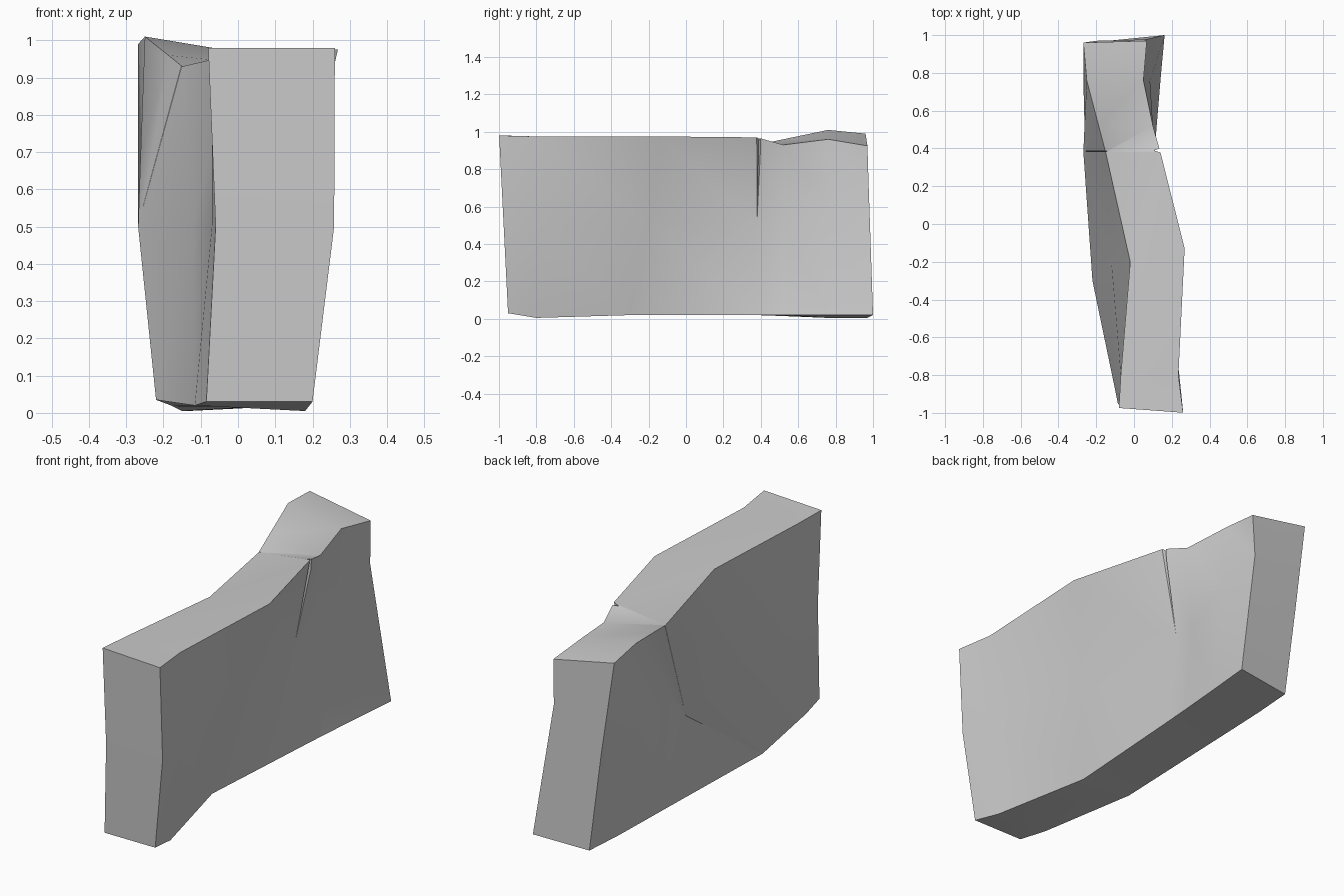
import bpy
import bmesh
from mathutils import Vector

old = bpy.data.objects.get("Cube")
if old:
    bpy.data.objects.remove(old, do_unlink=True)


def make_material(name, value):
    mat = bpy.data.materials.new(name)
    mat.use_nodes = True
    colour = (value, value, value, 1)
    mat.diffuse_color = colour
    shader = mat.node_tree.nodes["Principled BSDF"]
    shader.inputs["Base Color"].default_value = colour
    shader.inputs["Roughness"].default_value = 1
    return mat


stone = make_material("stone grey", 0.6)


def finish(name, bm):
    bmesh.ops.recalc_face_normals(bm, faces=bm.faces)
    mesh = bpy.data.meshes.new(name)
    bm.to_mesh(mesh)
    bm.free()
    obj = bpy.data.objects.new(name, mesh)
    mesh.materials.append(stone)
    bpy.context.collection.objects.link(obj)
    return obj


# Cross-sections from front to back:
# y, x of left edge (base, middle, top), x of right edge (top, middle, base),
# then the heights of the same six corners
STATIONS = [
    (-.95, -.085, -.06, -.08, .26, .258, .2, .03, .5, .98, .98, .5, .03),
    (-.8, -.116, -.07, -.07, .235, .24, .18, .02, .5, .975, .975, .5, .005),
    (-.2, -.22, -.12, -.02, .268, .16, .065, .035, .5, .96, .975, .5, .02),
    (.38, -.18, -.268, -.15, .14, .05, .11, .02, .5, .93, .97, .5, .02),
    (.52, -.17, -.262, -.187, .1, .07, .12, .015, .68, .96, .93, .5, .02),
    (.76, -.15, -.268, -.25, .05, .085, .14, .005, .5, 1.01, .96, .6, .02),
    (.97, -.135, -.2, -.268, .068, .06, .162, .005, .5, .99, .925, .7, .02),
]
# Lengthwise offsets of single corners: (section, corner)
SKEW = {(0, 2): .025, (2, 0): -.1, (2, 3): .07, (2, 5): -.1,
        (6, 2): -.01, (6, 4): .007, (6, 5): .03}


def section(bm, index, row):
    y, xs, zs = row[0], row[1:7], row[7:]
    ring = []
    for k, (x, z) in enumerate(zip(xs, zs)):
        lean = -.05 * z if index == 0 else 0       # front end leans forward
        ring.append(bm.verts.new((x, y + lean + SKEW.get((index, k), 0), z)))
    return ring


# Main slab, lofted through the sections
bm = bmesh.new()
rings = [section(bm, i, row) for i, row in enumerate(STATIONS)]
for near, far in zip(rings, rings[1:]):
    for k in range(len(near)):
        n = (k + 1) % len(near)
        bm.faces.new((near[k], far[k], far[n]))
        bm.faces.new((near[k], far[n], near[n]))
for ring in (rings[0], rings[-1]):
    bm.faces.new((ring[0], ring[1], ring[4], ring[5]))
    bm.faces.new((ring[1], ring[2], ring[3], ring[4]))
slab = finish("stone_slab", bm)


# Narrow wedge cutters for the cracks: a line on the surface opening to a slit
def cut_crack(name, tip, mouth, inward, width):
    tip, mouth, inward = Vector(tip), Vector(mouth), Vector(inward)
    half = Vector(width) / 2
    bm = bmesh.new()
    points = [tip, mouth - half - inward, mouth + half - inward, mouth + inward]
    bmesh.ops.convex_hull(bm, input=[bm.verts.new(p) for p in points])
    cutter = finish(name, bm)
    cutter.hide_render = True
    cutter.hide_viewport = True
    mod = slab.modifiers.new(name, "BOOLEAN")
    mod.operation = "DIFFERENCE"
    mod.solver = "EXACT"
    mod.object = cutter


cut_crack("right_crack_cutter", (.055, .38, .52), (.14, .39, 1), (-.03, 0, 0), (0, .04, 0))
cut_crack("left_crack_cutter", (-.266, .385, .5), (-.15, .385, .97), (.02, 0, 0), (0, .015, 0))

# Smooth broad faces with crisp edges
bpy.ops.object.select_all(action="DESELECT")
slab.select_set(True)
bpy.context.view_layer.objects.active = slab
bpy.ops.object.shade_smooth_by_angle(angle=.5)
